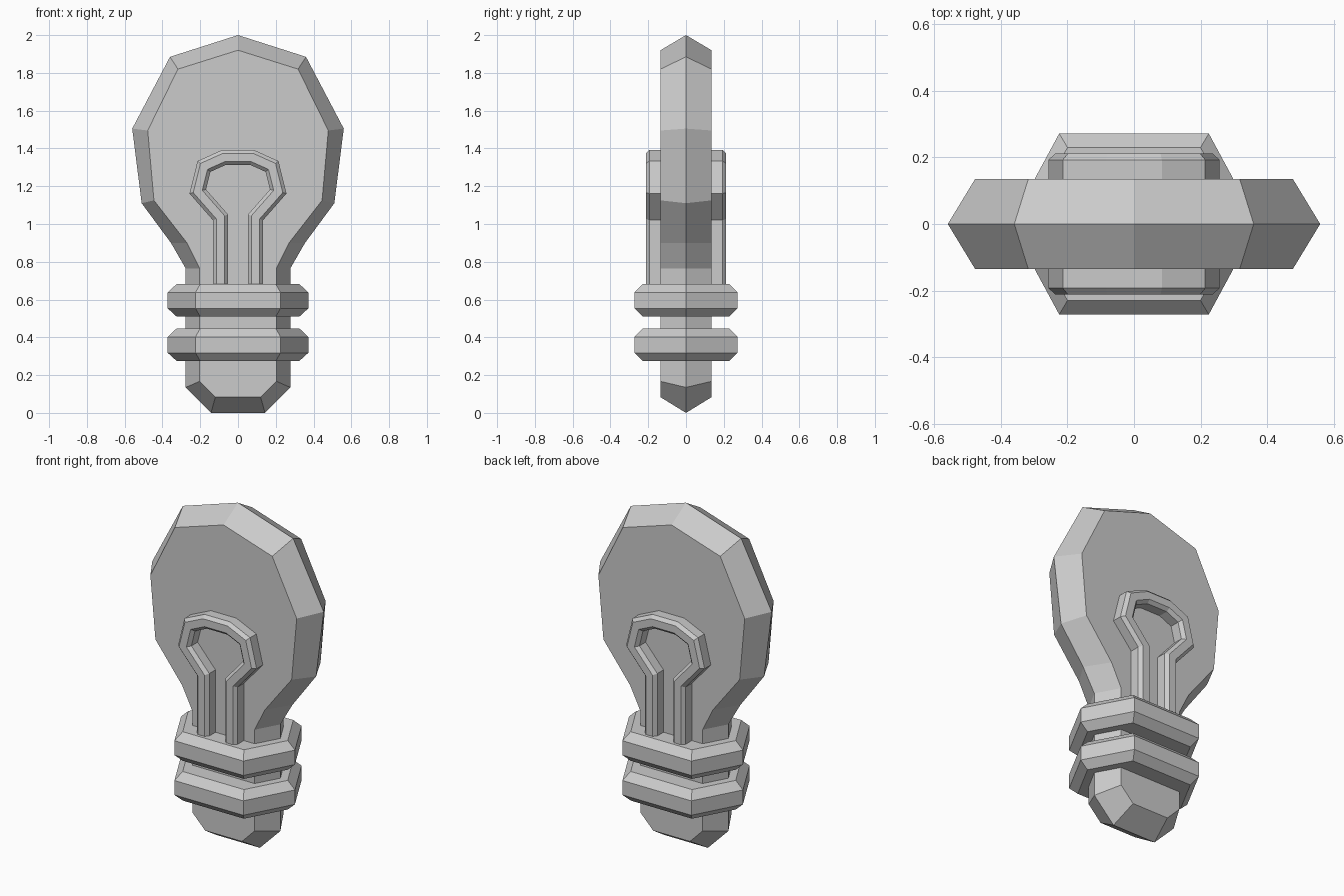
import bpy, bmesh
from mathutils import Vector

if "Cube" in bpy.data.objects:
    bpy.data.objects.remove(bpy.data.objects["Cube"])


def loft(name, loops, wrap=False):
    """Join matching closed loops; cap the ends, or wrap them back around."""
    bm = bmesh.new()
    rows = [[bm.verts.new(p) for p in loop] for loop in loops]
    n = len(rows[0])
    pairs = list(zip(rows, rows[1:]))
    for a, b in pairs:
        for i in range(n):
            j = (i + 1) % n
            bm.faces.new((a[i], a[j], b[j], b[i]))
    if not wrap:
        bm.faces.new(rows[0])
        bm.faces.new(rows[-1])
    bmesh.ops.recalc_face_normals(bm, faces=bm.faces[:])
    mesh = bpy.data.meshes.new(name)
    bm.to_mesh(mesh)
    bm.free()
    obj = bpy.data.objects.new(name, mesh)
    bpy.context.collection.objects.link(obj)
    return obj


def mirrored(half):
    """Complete a right-hand outline across x = 0."""
    return half + [(-x, z) for x, z in reversed(half) if x > 0]


# Glass bulb and stem: wide middle outline, bevelled to flat front and back
outer = mirrored([(0, 2.0), (0.36, 1.885), (0.56, 1.505), (0.51, 1.11), (0.355, 0.9),
                  (0.277, 0.765), (0.277, 0.135), (0.143, 0.0)])
inner = mirrored([(0, 1.92), (0.318, 1.82), (0.478, 1.495), (0.445, 1.125), (0.27, 0.9),
                  (0.203, 0.765), (0.203, 0.167), (0.12, 0.083)])
loft("bulb_body", [[(x, y, z) for x, z in o]
                   for o, y in ((inner, -0.135), (outer, 0), (inner, 0.135))])


# Screw rings: hexagonal plan with chamfered rims
def hexagon(x, cx, y, z):
    return [(x, 0, z), (cx, y, z), (-cx, y, z), (-x, 0, z), (-cx, -y, z), (cx, -y, z)]


for name, z in (("upper_ring", 0.51), ("lower_ring", 0.275)):
    loft(name, [hexagon(0.325, 0.2, 0.23, z), hexagon(0.372, 0.225, 0.272, z + 0.043),
                hexagon(0.372, 0.225, 0.272, z + 0.128), hexagon(0.325, 0.2, 0.23, z + 0.172)])

# Filament: chamfered strip swept along a loop, mirrored to the back
right = [(0.0925, 0.6), (0.0925, 1.035), (0.213, 1.172), (0.18, 1.305), (0.075, 1.352)]
path = [Vector(p) for p in right + [(-x, z) for x, z in reversed(right)]]
section = [(-0.04, -0.12), (-0.04, -0.193), (-0.022, -0.212),
           (0.022, -0.212), (0.04, -0.193), (0.04, -0.12)]
loops = []
for i, p in enumerate(path):
    d0 = (p - path[i - 1]).normalized() if i else (path[1] - p).normalized()
    d1 = (path[i + 1] - p).normalized() if i < len(path) - 1 else d0
    n0, n1 = Vector((d0.y, -d0.x)), Vector((d1.y, -d1.x))
    mitre = (n0 + n1) / (1 + n0.dot(n1))
    loops.append([(p.x + mitre.x * s, y, p.y + mitre.y * s) for s, y in section])
filament = loft("filament", loops)
mod = filament.modifiers.new("front_and_back", 'MIRROR')
mod.use_axis = (False, True, False)
mod.use_mirror_merge = False
